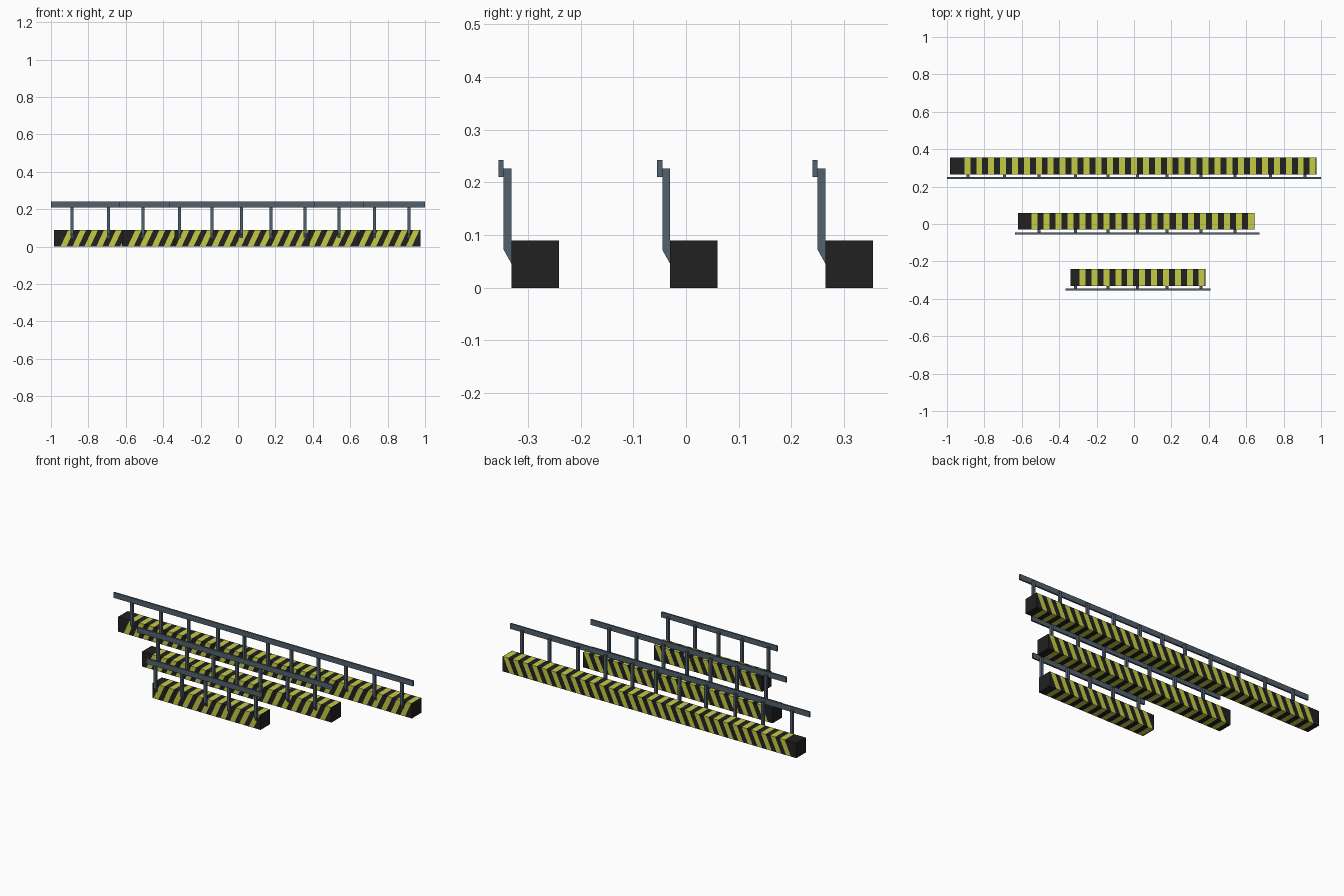
import bpy
import bmesh

if "Cube" in bpy.data.objects:
    bpy.data.objects.remove(bpy.data.objects["Cube"], do_unlink=True)


def make_material(name, rgb):
    mat = bpy.data.materials.new(name)
    mat.use_nodes = True
    mat.diffuse_color = (*rgb, 1)
    mat.node_tree.nodes["Principled BSDF"].inputs["Base Color"].default_value = (*rgb, 1)
    return mat


BLACK = make_material("black", (0.015, 0.015, 0.015))
YELLOW = make_material("yellow", (0.56, 0.6, 0.06))
STEEL = make_material("blue grey steel", (0.085, 0.12, 0.155))

SIZE = 0.09       # beam width and height
SLANT = 0.042     # sideways lean of each stripe
POST_X = (-0.888, -0.693, -0.509, -0.314, -0.138, 0.02,
          0.176, 0.357, 0.54, 0.73, 0.914)


def finish(bm, name, *mats):
    bmesh.ops.recalc_face_normals(bm, faces=bm.faces)
    mesh = bpy.data.meshes.new(name)
    bm.to_mesh(mesh)
    bm.free()
    for mat in mats:
        mesh.materials.append(mat)
    obj = bpy.data.objects.new(name, mesh)
    bpy.context.collection.objects.link(obj)


def striped_beam(name, x0, x1, y, start, count):
    """Square beam cut into leaning bands of alternating colour."""
    bm = bmesh.new()
    half = (x1 - 0.004 - start) / (2 * count - 1)
    cuts = [(x0, x0)]
    for i in range(2 * count):
        top = start + i * half
        cuts.append((top - SLANT, top))
    cuts.append((x1, x1))
    rings = [[bm.verts.new(p) for p in ((low, y, 0), (low, y + SIZE, 0),
                                        (top, y + SIZE, SIZE), (top, y, SIZE))]
             for low, top in cuts]
    for i, (a, b) in enumerate(zip(rings, rings[1:])):
        for k in range(4):
            n = (k + 1) % 4
            face = bm.faces.new((a[k], a[n], b[n], b[k]))
            face.material_index = i % 2
    bm.faces.new(rings[0])
    bm.faces.new(rings[-1])
    finish(bm, name, BLACK, YELLOW)


def add_prism(bm, profile, x0, x1):
    """Extrude a side profile of (y, z) points along x."""
    face = bm.faces.new([bm.verts.new((x0, y, z)) for y, z in profile])
    ext = bmesh.ops.extrude_face_region(bm, geom=[face])
    verts = [g for g in ext["geom"] if isinstance(g, bmesh.types.BMVert)]
    bmesh.ops.translate(bm, verts=verts, vec=(x1 - x0, 0, 0))


def barrier(name, x0, x1, y, start, count, rail0, rail1):
    striped_beam(name + "_striped_beam", x0, x1, y, start, count)

    # Posts with a slanted foot against the beam
    bm = bmesh.new()
    profile = ((y, 0.045), (y, 0.226), (y - 0.015, 0.226), (y - 0.015, 0.072))
    for x in POST_X:
        if x0 < x < x1:
            add_prism(bm, profile, x - 0.008, x + 0.008)
    finish(bm, name + "_posts", STEEL)

    # Flat rail in front of the posts
    bm = bmesh.new()
    outer, inner = y - 0.025, y - 0.015
    add_prism(bm, ((outer, 0.21), (inner, 0.21), (inner, 0.242), (outer, 0.242)),
              rail0, rail1)
    finish(bm, name + "_rail", STEEL)


barrier("long", -0.985, 0.975, 0.265, -0.907, 30, -1.0, 1.0)
barrier("medium", -0.62, 0.645, -0.03, -0.548, 19, -0.637, 0.67)
barrier("short", -0.34, 0.382, -0.331, -0.291, 11, -0.365, 0.409)
